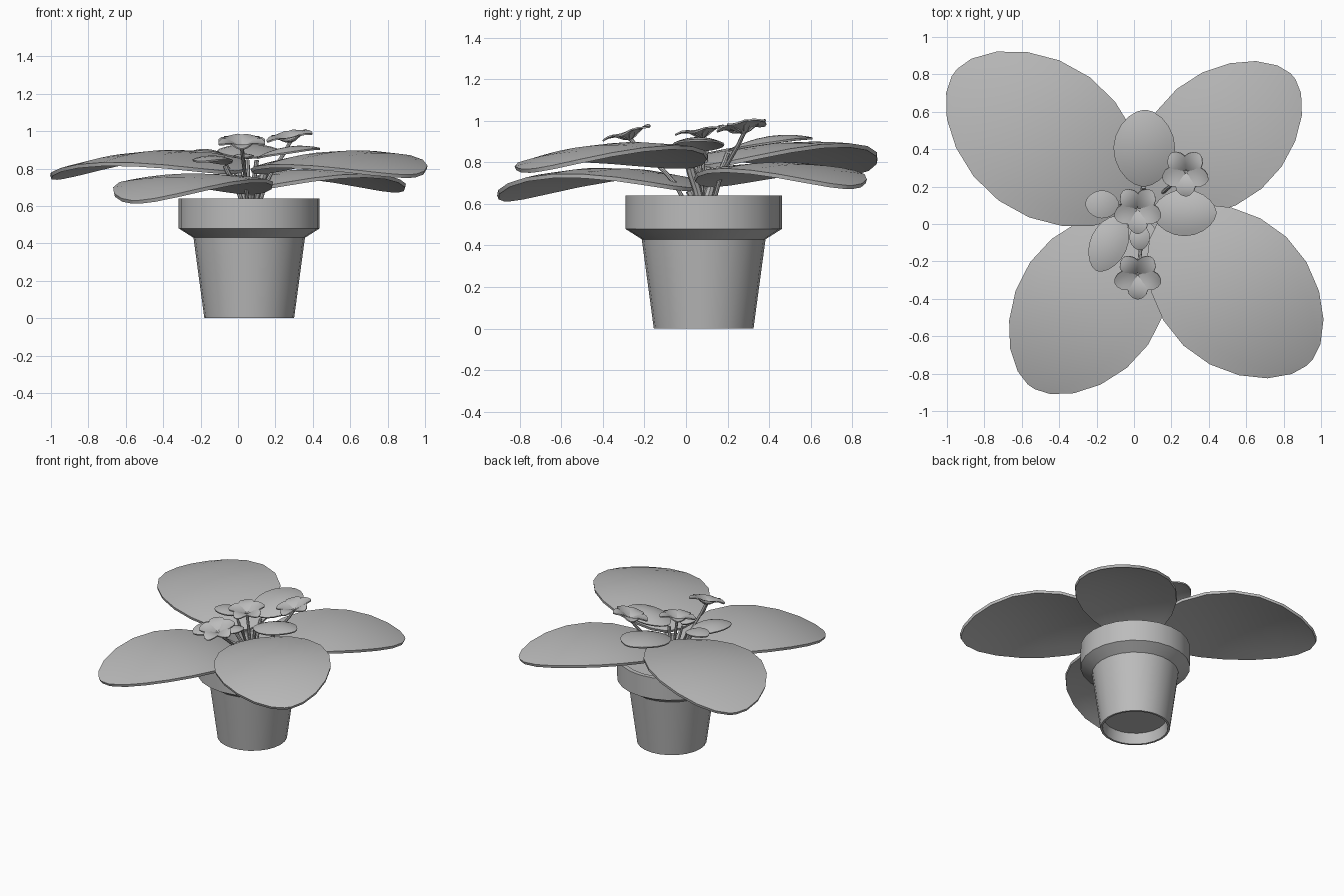
import bpy, bmesh, math
from mathutils import Vector, Matrix

if "Cube" in bpy.data.objects:
    bpy.data.objects.remove(bpy.data.objects["Cube"])

mat = bpy.data.materials.new("plain_grey")
mat.use_nodes = True
GREY = (0.5, 0.5, 0.5, 1)
mat.diffuse_color = GREY
mat.node_tree.nodes["Principled BSDF"].inputs["Base Color"].default_value = GREY

POT = Vector((0.06, 0.085, 0))


def activate(ob):
    bpy.ops.object.select_all(action="DESELECT")
    ob.select_set(True)
    bpy.context.view_layer.objects.active = ob


def finish(name, bm, thickness=0):
    me = bpy.data.meshes.new(name)
    bm.to_mesh(me)
    bm.free()
    me.materials.append(mat)
    ob = bpy.data.objects.new(name, me)
    bpy.context.collection.objects.link(ob)
    activate(ob)
    if thickness:
        mod = ob.modifiers.new("thickness", "SOLIDIFY")
        mod.thickness = thickness
        mod.offset = -1
        bpy.ops.object.modifier_apply(modifier=mod.name)
    bpy.ops.object.shade_smooth_by_angle(angle=math.radians(40))
    return ob


def sheet(bm, base, tip, half_width, crest, droop, roll=0, n=10, m=8, matrix=None):
    """Egg-shaped blade from base to tip, arched along and across."""
    base, tip = Vector(base), Vector(tip)
    side = Vector((base.y - tip.y, tip.x - base.x, 0)).normalized()
    k = 0.55
    rows = []
    for i in range(n + 1):
        t = (1 - math.cos(math.pi * i / n)) / 2
        w = max(0.06, math.sqrt(max(0, math.sin(math.pi * t))))
        # height runs smoothly through base, crest and tip
        z = (base.z * (t - k) * (t - 1) / k
             + crest * t * (t - 1) / (k * (k - 1))
             + tip.z * t * (t - k) / (1 - k))
        row = []
        for j in range(m + 1):
            v = (2 * j / m - 1) * w
            p = base.lerp(tip, t) + side * (v * half_width)
            p.z = z - droop * v * v + roll * v
            row.append(bm.verts.new(matrix @ p if matrix else p))
        rows.append(row)
    for a, b in zip(rows, rows[1:]):
        for j in range(m):
            bm.faces.new((a[j], b[j], b[j + 1], a[j + 1]))


def stem(name, end, radius):
    """Curved stalk rising from the soil to a leaf or flower."""
    end = Vector(end)
    foot = POT.lerp(Vector((end.x, end.y, 0)), 0.25) + Vector((0, 0, 0.55))
    cu = bpy.data.curves.new(name, "CURVE")
    cu.dimensions = "3D"
    cu.bevel_depth = radius
    cu.bevel_resolution = 2
    cu.resolution_u = 6
    cu.use_fill_caps = True
    sp = cu.splines.new("BEZIER")
    sp.bezier_points.add(1)
    rise = Vector((0, 0, (end.z - foot.z) * 0.5))
    lean = (end - foot) * 0.3
    for bp, co, h in zip(sp.bezier_points, (foot, end), (rise, lean)):
        bp.co, bp.handle_left, bp.handle_right = co, co - h, co + h
    cu.materials.append(mat)
    ob = bpy.data.objects.new(name, cu)
    bpy.context.collection.objects.link(ob)
    activate(ob)
    bpy.ops.object.convert(target="MESH")
    bpy.ops.object.shade_smooth_by_angle(angle=math.radians(40))


# Pot with rim, soil and recessed underside
profile = [(0, 0.08), (0.215, 0.08), (0.225, 0), (0.24, 0), (0.298, 0.43),
           (0.377, 0.48), (0.377, 0.64), (0.345, 0.64), (0.335, 0.57), (0, 0.57)]
bm = bmesh.new()
vs = [bm.verts.new(POT + Vector((r, 0, z))) for r, z in profile]
es = [bm.edges.new(pair) for pair in zip(vs, vs[1:])]
bmesh.ops.spin(bm, geom=vs + es, cent=POT, axis=(0, 0, 1),
               angle=2 * math.pi, steps=24)
bmesh.ops.remove_doubles(bm, verts=bm.verts, dist=0.0005)
bmesh.ops.recalc_face_normals(bm, faces=bm.faces)
finish("pot", bm)

# Leaves: name, base, tip, half width, crest height, droop, roll, stem radius
leaves = [
    ("back_right_leaf", (0.0, 0.1, 0.79), (-0.96, 0.81, 0.76), 0.41, 0.89, 0.03, -0.03, 0.022),
    ("front_left_leaf", (0.14, 0.02, 0.79), (0.94, -0.74, 0.77), 0.4, 0.89, 0.04, 0.03, 0.022),
    ("back_left_leaf", (0.06, 0.12, 0.7), (0.85, 0.79, 0.69), 0.35, 0.8, 0.03, 0, 0.022),
    ("front_right_leaf", (0.07, 0.02, 0.68), (-0.55, -0.87, 0.63), 0.385, 0.77, 0.03, 0, 0.022),
    ("small_back_leaf", (0.05, 0.2, 0.86), (0.06, 0.61, 0.92), 0.165, 0.93, 0.03, 0, 0.012),
    ("small_left_leaf", (0.1, 0.06, 0.86), (0.44, 0.06, 0.91), 0.125, 0.92, 0.03, 0, 0.012),
    ("small_right_leaf", (-0.07, 0.04, 0.83), (-0.2, -0.25, 0.84), 0.1, 0.87, 0.02, 0, 0.012),
    ("tiny_right_leaf", (-0.08, 0.1, 0.88), (-0.26, 0.11, 0.89), 0.075, 0.905, 0.01, 0, 0.008),
    ("tiny_front_leaf", (0.03, 0.0, 0.86), (0.03, -0.14, 0.86), 0.055, 0.88, 0.01, 0, 0.008),
]
for name, base, tip, hw, crest, droop, roll, r in leaves:
    big = hw > 0.3
    bm = bmesh.new()
    sheet(bm, base, tip, hw, crest, droop, roll)
    bmesh.ops.recalc_face_normals(bm, faces=bm.faces)
    if sum(f.normal.z for f in bm.faces) < 0:
        bmesh.ops.reverse_faces(bm, faces=bm.faces)
    finish(name, bm, 0.02 if big else 0.01)
    stem(name + "_stem", Vector(base) - Vector((0, 0, 0.015)), r)

# Flowers: five cupped petals around a tilted centre
flowers = [
    ("middle_flower", (0.02, 0.08, 0.925), (0, -0.15, 1)),
    ("back_flower", (0.28, 0.28, 0.945), (-0.18, -0.18, 1)),
    ("front_flower", (0.02, -0.27, 0.915), (0, -0.3, 1)),
]
for name, centre, facing in flowers:
    turn = Vector((0, 0, 1)).rotation_difference(Vector(facing)).to_matrix().to_4x4()
    bm = bmesh.new()
    for i in range(5):
        frame = (Matrix.Translation(centre) @ turn
                 @ Matrix.Rotation(math.radians(54 + 72 * i), 4, "Z"))
        sheet(bm, (0.005, 0, 0), (0.13, 0, 0.03), 0.055, 0.035, -0.008,
              n=6, m=4, matrix=frame)
    bmesh.ops.reverse_faces(bm, faces=[f for f in bm.faces if f.normal.z < 0])
    finish(name, bm, 0.008)
    stem(name + "_stem", centre, 0.01)
